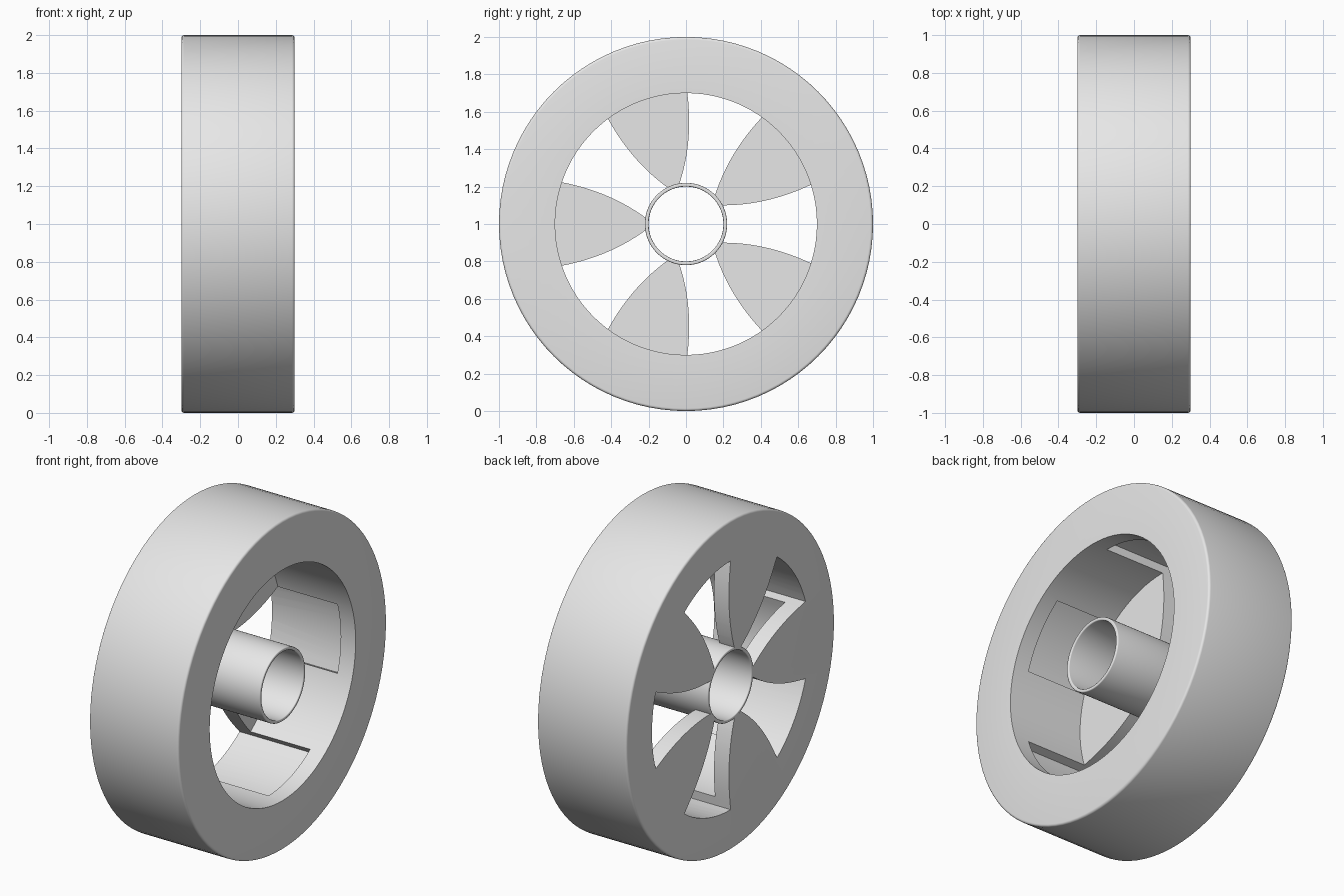
import bpy, bmesh
from math import sin, cos, pi, asin, sqrt

SEGMENTS = 96
AXLE_Z = 1.0
HALF = 0.3          # half width of the wheel along x
BEVEL = 0.014

if "Cube" in bpy.data.objects:
    bpy.data.objects.remove(bpy.data.objects["Cube"], do_unlink=True)

grey = bpy.data.materials.new("light_grey")
grey.use_nodes = True
COLOUR = (0.8, 0.8, 0.8, 1)
grey.diffuse_color = COLOUR
grey.node_tree.nodes["Principled BSDF"].inputs["Base Color"].default_value = COLOUR


def finish(name, bm):
    bmesh.ops.recalc_face_normals(bm, faces=bm.faces)
    mesh = bpy.data.meshes.new(name)
    bm.to_mesh(mesh)
    bm.free()
    mesh.materials.append(grey)
    obj = bpy.data.objects.new(name, mesh)
    bpy.context.collection.objects.link(obj)
    return obj


def lathe(name, profile):
    """Turn a closed (x, radius) profile around the axle."""
    bm = bmesh.new()
    rings = []
    for i in range(SEGMENTS):
        a = 2 * pi * i / SEGMENTS
        rings.append([bm.verts.new((x, r * cos(a), AXLE_Z + r * sin(a))) for x, r in profile])
    n = len(profile)
    for i in range(SEGMENTS):
        a, b = rings[i], rings[(i + 1) % SEGMENTS]
        for j in range(n):
            k = (j + 1) % n
            bm.faces.new((a[j], a[k], b[k], b[j]))
    return finish(name, bm)


def rounded(x, r, start, radius):
    """Quarter-round corner points centred on (x, r)."""
    return [(x + radius * cos(start + pi / 8 * i), r + radius * sin(start + pi / 8 * i))
            for i in range(5)]


def select_only(obj):
    bpy.ops.object.select_all(action="DESELECT")
    obj.select_set(True)
    bpy.context.view_layer.objects.active = obj


# Rim with a web on the -x side, from which the spokes are cut
edge = HALF - BEVEL
wheel = lathe("rim_and_spokes",
              rounded(edge, 1 - BEVEL, 0, BEVEL) + rounded(-edge, 1 - BEVEL, pi / 2, BEVEL)
              + [(-HALF, 0.215), (-0.2, 0.215), (-0.2, 0.7), (HALF, 0.7)])


# Window cutter: flared sides, round outer end, pocketing into the rim
def half_width(y):
    return 0.1 + 0.5 * (y - 0.2) ** 2


OUTER = 0.755
side = [(0.17 + 0.545 * i / 12, half_width(0.17 + 0.545 * i / 12)) for i in range(13)]
corner = asin(side[-1][1] / OUTER)
side[-1] = (OUTER * cos(corner), OUTER * sin(corner))
arc = [(OUTER * cos(corner * t / 5), OUTER * sin(corner * t / 5)) for t in range(4, -5, -1)]
outline = side + arc + [(y, -z) for y, z in reversed(side)]

bm = bmesh.new()
for w in range(5):
    a = 2 * pi * w / 5
    ends = [[bm.verts.new((x, y * cos(a) - z * sin(a), AXLE_Z + y * sin(a) + z * cos(a)))
             for y, z in outline] for x in (-0.4, 0.2)]
    bm.faces.new(ends[0])
    bm.faces.new(ends[1])
    for j in range(len(outline)):
        k = (j + 1) % len(outline)
        bm.faces.new((ends[0][j], ends[0][k], ends[1][k], ends[1][j]))
cutter = finish("window_cutter", bm)
cutter.hide_render = True

cut = wheel.modifiers.new("windows", "BOOLEAN")
cut.operation = "DIFFERENCE"
cut.solver = "EXACT"
cut.object = cutter
select_only(wheel)
bpy.ops.object.modifier_apply(modifier=cut.name)
bpy.data.objects.remove(cutter, do_unlink=True)

# Hub tube with softened rims
lip = 0.006
hub = lathe("hub_tube",
            rounded(HALF - lip, 0.22 - lip, 0, lip)
            + rounded(lip - HALF, 0.22 - lip, pi / 2, lip)
            + rounded(lip - HALF, 0.2 + lip, pi, lip)
            + rounded(HALF - lip, 0.2 + lip, 3 * pi / 2, lip))

for obj in (wheel, hub):
    select_only(obj)
    bpy.ops.object.shade_smooth_by_angle(angle=pi / 6)
